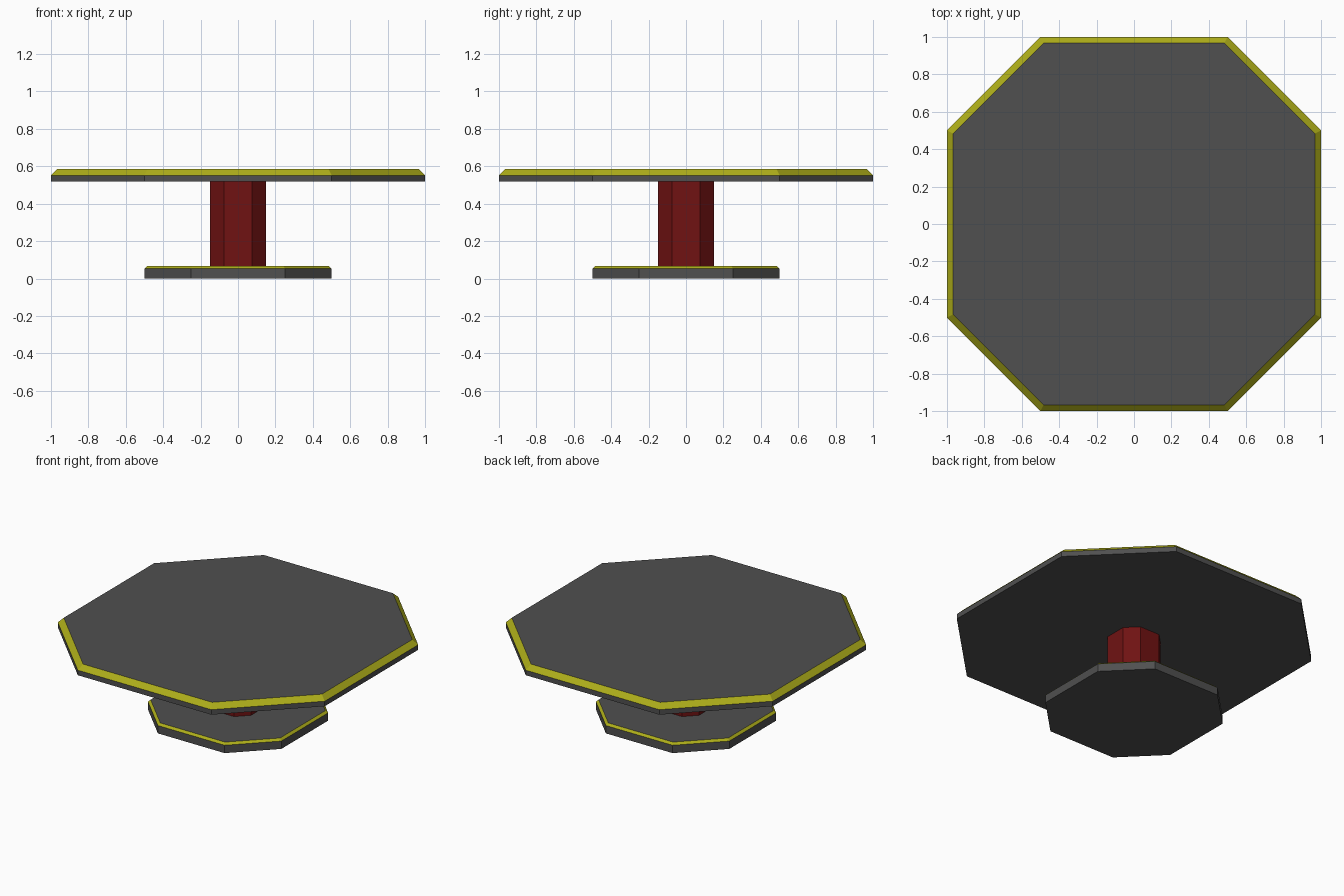
import bpy

if "Cube" in bpy.data.objects:
    bpy.data.objects.remove(bpy.data.objects["Cube"])


def material(name, rgb):
    mat = bpy.data.materials.new(name)
    mat.diffuse_color = (*rgb, 1)
    mat.use_nodes = True
    mat.node_tree.nodes["Principled BSDF"].inputs["Base Color"].default_value = mat.diffuse_color
    return mat


GREY = material("dark_grey", (0.08, 0.08, 0.08))
YELLOW = material("yellow_trim", (0.42, 0.42, 0.01))
RED = material("dark_red", (0.16, 0.006, 0.006))


def octagon(r, z):
    """Square of half-width r with its corners cut at half the side."""
    h = r / 2
    pts = [(h, -r), (r, -h), (r, h), (h, r), (-h, r), (-r, h), (-r, -h), (-h, -r)]
    return [(x, y, z) for x, y in pts]


def stacked_octagon(name, levels, mats, band_mats):
    """Join (half-width, z) levels into a closed solid, one material per band."""
    verts = [v for r, z in levels for v in octagon(r, z)]
    faces, slots = [tuple(range(7, -1, -1))], [0]
    for k in range(len(levels) - 1):
        for i in range(8):
            a, b = k * 8 + i, k * 8 + (i + 1) % 8
            faces.append((a, b, b + 8, a + 8))
            slots.append(band_mats[k])
    faces.append(tuple(range(len(verts) - 8, len(verts))))
    slots.append(0)
    mesh = bpy.data.meshes.new(name)
    mesh.from_pydata(verts, [], faces)
    for m in mats:
        mesh.materials.append(m)
    for poly, slot in zip(mesh.polygons, slots):
        poly.material_index = slot
    obj = bpy.data.objects.new(name, mesh)
    bpy.context.collection.objects.link(obj)
    return obj


# Foot plate with a thin chamfered trim
stacked_octagon("base", [(0.5, 0), (0.5, 0.053), (0.485, 0.067)], [GREY, YELLOW], [0, 1])
# Central column, seated slightly into both plates
stacked_octagon("column", [(0.15, 0.06), (0.15, 0.525)], [RED], [0])
# Wide tabletop with a chamfered trim
stacked_octagon("tabletop", [(1, 0.518), (1, 0.552), (0.967, 0.585)], [GREY, YELLOW], [0, 1])
